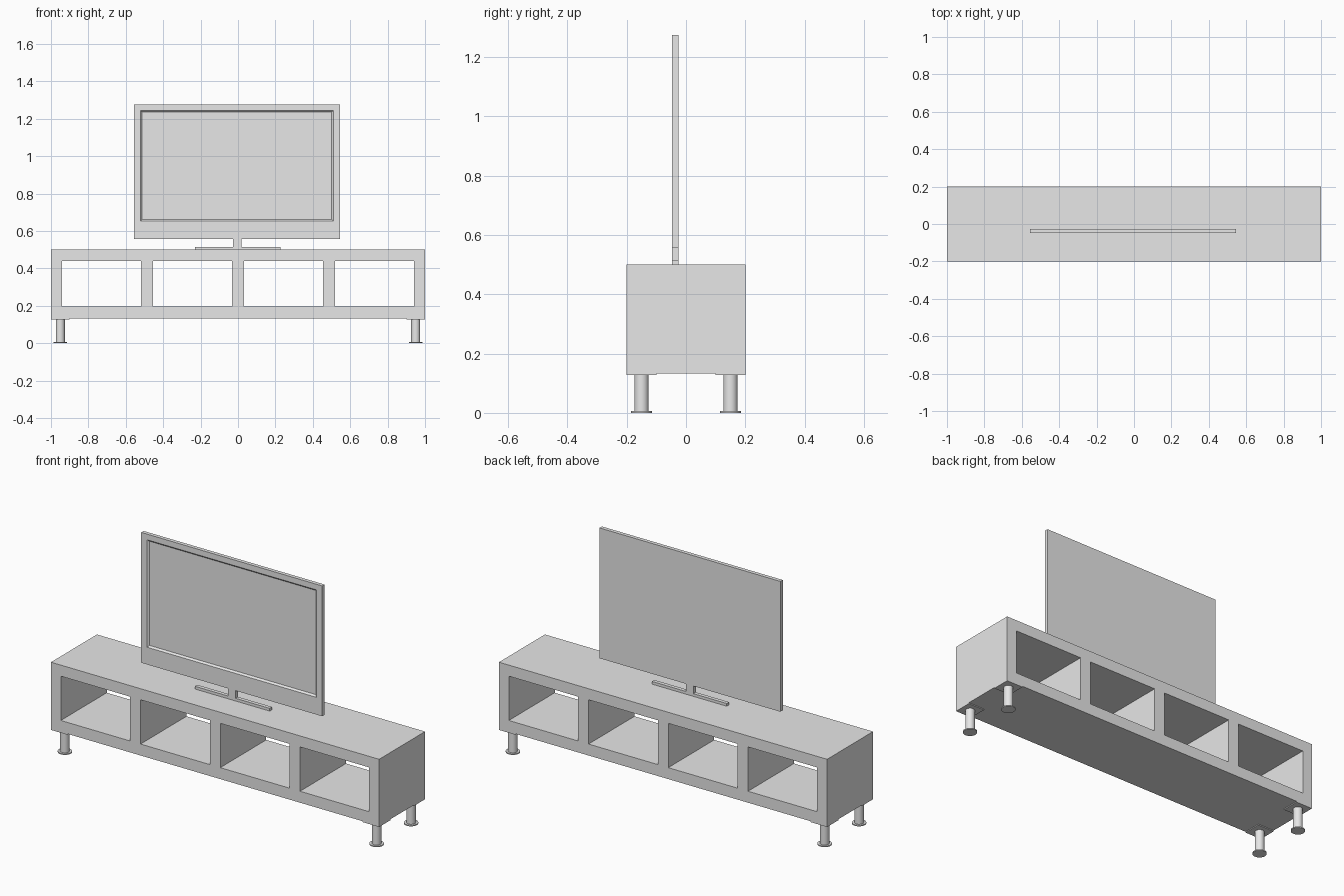
import bpy, bmesh, math
from mathutils import Vector

cube = bpy.data.objects.get("Cube")
if cube:
    bpy.data.objects.remove(cube, do_unlink=True)

grey = bpy.data.materials.new("light grey")
grey.use_nodes = True
grey.diffuse_color = (0.8, 0.8, 0.8, 1)
grey.node_tree.nodes["Principled BSDF"].inputs["Base Color"].default_value = (0.8, 0.8, 0.8, 1)


def finish(name, bm):
    """Turn a bmesh into a named object in the single finish."""
    bmesh.ops.recalc_face_normals(bm, faces=bm.faces)
    mesh = bpy.data.meshes.new(name)
    bm.to_mesh(mesh)
    bm.free()
    mesh.materials.append(grey)
    obj = bpy.data.objects.new(name, mesh)
    bpy.context.collection.objects.link(obj)
    return obj


def box_mesh(low, high):
    bm = bmesh.new()
    bmesh.ops.create_cube(bm, size=1)
    for v in bm.verts:
        v.co = Vector(h if c > 0 else l for c, l, h in zip(v.co, low, high))
    return bm


def box(name, low, high):
    return finish(name, box_mesh(low, high))


# Cabinet: a front lattice with four open bays, extruded through the depth
bay, wall, divider = 0.422, 0.06, 0.064
xs = [-1, -1 + wall]
for i in range(4):
    xs.append(xs[-1] + bay)
    xs.append(xs[-1] + (divider if i < 3 else wall))
zs = [0.132, 0.195, 0.439, 0.5]
bm = bmesh.new()
grid = [[bm.verts.new((x, -0.2, z)) for z in zs] for x in xs]
for i in range(len(xs) - 1):
    for j in range(len(zs) - 1):
        if j == 1 and i % 2 == 1:
            continue
        bm.faces.new((grid[i][j], grid[i + 1][j], grid[i + 1][j + 1], grid[i][j + 1]))
back = bmesh.ops.extrude_face_region(bm, geom=bm.faces[:], use_keep_orig=True)["geom"]
bmesh.ops.translate(bm, vec=(0, 0.4, 0), verts=[g for g in back if isinstance(g, bmesh.types.BMVert)])
finish("cabinet", bm)


# Legs: turned post with a wide foot, under a square mounting plate
def leg(name, x, y):
    bm = bmesh.new()
    for radius, low, high in ((0.024, 0.004, 0.13), (0.036, 0, 0.006)):
        made = bmesh.ops.create_cone(bm, cap_ends=True, segments=32, radius1=radius,
                                     radius2=radius, depth=high - low)
        bmesh.ops.translate(bm, vec=(x, y, (low + high) / 2), verts=made["verts"])
    obj = finish(name, bm)
    bpy.ops.object.select_all(action='DESELECT')
    obj.select_set(True)
    bpy.context.view_layer.objects.active = obj
    bpy.ops.object.shade_smooth_by_angle(angle=math.radians(40))


for side, sx in (("right", -1), ("left", 1)):
    for end, sy in (("front", -1), ("back", 1)):
        x, y = sx * 0.95, sy * 0.15
        leg(f"{end}_{side}_leg", x, y)
        box(f"{end}_{side}_leg_plate", (x - 0.05, y - 0.05, 0.127), (x + 0.05, y + 0.05, 0.132))

# Television stand
front, rear = -0.047, -0.026
box("stand_base", (-0.23, front, 0.5), (0.226, rear, 0.515))
box("stand_neck", (-0.027, front, 0.5), (0.018, rear, 0.557))

# Television panel: screen outline inset in the front face, then sunk with a sloped rim
bm = box_mesh((-0.557, front, 0.557), (0.546, rear, 1.275))
bm.normal_update()
face = min(bm.faces, key=lambda f: f.calc_center_median().y)


def inset_to(left, right, bottom, top, y):
    bmesh.ops.inset_region(bm, faces=[face], thickness=0.01)
    middle = face.calc_center_median()
    for v in face.verts:
        v.co = Vector((right if v.co.x > middle.x else left, y,
                       top if v.co.z > middle.z else bottom))


inset_to(-0.522, 0.51, 0.652, 1.244, front)
inset_to(-0.513, 0.501, 0.661, 1.235, front + 0.009)
finish("television_panel", bm)
